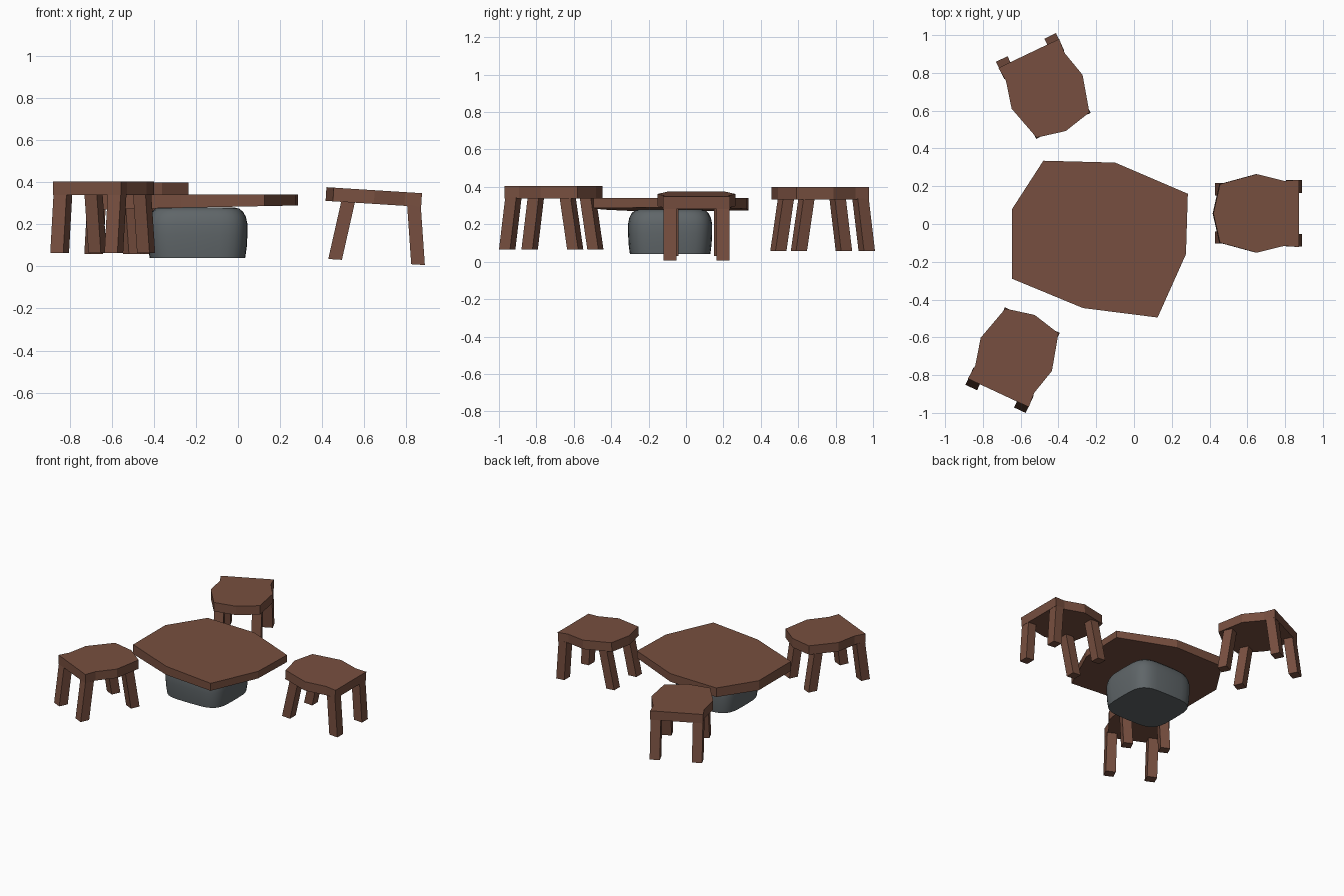
import bpy, bmesh, math
from mathutils import Matrix

if "Cube" in bpy.data.objects:
    bpy.data.objects.remove(bpy.data.objects["Cube"])


def material(name, rgb):
    m = bpy.data.materials.new(name)
    m.diffuse_color = (*rgb, 1)
    m.use_nodes = True
    m.node_tree.nodes["Principled BSDF"].inputs["Base Color"].default_value = m.diffuse_color
    return m


wood = material("brown_wood", (0.185, 0.078, 0.050))
stone = material("grey_stone", (0.115, 0.132, 0.140))


def loft(name, rings, mat, matrix=Matrix()):
    """Closed solid through a stack of equal-length rings, lowest first."""
    bm = bmesh.new()
    rows = [[bm.verts.new(matrix @ Matrix.Translation(p).translation) for p in r] for r in rings]
    n = len(rows[0])
    for a, b in zip(rows, rows[1:]):
        for i in range(n):
            j = (i + 1) % n
            bm.faces.new((a[i], a[j], b[j], b[i]))
    bm.faces.new(rows[0][::-1])
    bm.faces.new(rows[-1])
    bmesh.ops.recalc_face_normals(bm, faces=bm.faces)
    mesh = bpy.data.meshes.new(name)
    bm.to_mesh(mesh)
    bm.free()
    mesh.materials.append(mat)
    ob = bpy.data.objects.new(name, mesh)
    bpy.context.collection.objects.link(ob)
    return ob


# Table top: irregular slab, a little thicker at the left
TOP = [(-0.645, -0.29), (-0.27, -0.445), (0.125, -0.495), (0.275, -0.16),
       (0.285, 0.16), (-0.10, 0.325), (-0.48, 0.335), (-0.645, 0.08)]
loft("table_top", [[(x, y, 0.284 + 0.02 * x) for x, y in TOP],
                   [(x, y, 0.341) for x, y in TOP]], wood)


# Table base: rounded boulder with a flat foot
def rounded(z, s, n=32):
    ring = []
    for i in range(n):
        a = 2 * math.pi * i / n
        c, d = math.cos(a), math.sin(a)
        ring.append((-0.193 + 0.238 * s * math.copysign(abs(c) ** 0.5, c),
                     -0.085 + 0.225 * s * math.copysign(abs(d) ** 0.5, d), z))
    return ring


PROFILE = [(0.04, 0.955), (0.09, 0.985), (0.15, 1.0), (0.20, 1.0),
           (0.235, 0.97), (0.26, 0.91), (0.274, 0.84), (0.28, 0.74)]
rock = loft("stone_base", [rounded(z, s) for z, s in PROFILE], stone)
bpy.context.view_layer.objects.active = rock
rock.select_set(True)
bpy.ops.object.shade_smooth_by_angle(angle=math.radians(40))
rock.select_set(False)

# Stools: local +x points away from the table, z = 0 at the seat top
HALF = [(-0.195, -0.155), (0, -0.208), (0.145, -0.172), (0.225, -0.178)]
SEAT = [(-0.23, 0)] + HALF + [(x, -y) for x, y in HALF[::-1]]
LEGS = {  # inner x at top, inner x at foot, inner and outer y
    "front": (-0.155, -0.20, 0.095, 0.16),
    "rear": (0.158, 0.195, 0.108, 0.176),
}


def stool(name, pos, angle, tilt=0):
    m = (Matrix.Translation(pos) @ Matrix.Rotation(math.radians(angle), 4, 'Z')
         @ Matrix.Rotation(math.radians(tilt), 4, 'Y'))
    loft(name + "_seat", [[(x, y, z) for x, y in SEAT] for z in (-0.065, 0)], wood, m)
    for row, (xt, xf, y0, y1) in LEGS.items():
        for side, s in (("left", 1), ("right", -1)):
            rings = [[(x, s * y0, z), (x + 0.065, s * y0, z),
                      (x + 0.065, s * y1, z), (x, s * y1, z)]
                     for x, z in ((xf, -0.34), (xt, -0.06))]
            loft(f"{name}_{row}_{side}_leg", rings, wood, m)


stool("right_stool", (0.65, 0.056, 0.362), 0, 3.6)
stool("back_stool", (-0.46, 0.70, 0.398), 115.5)
stool("near_stool", (-0.623, -0.69, 0.404), 245)
